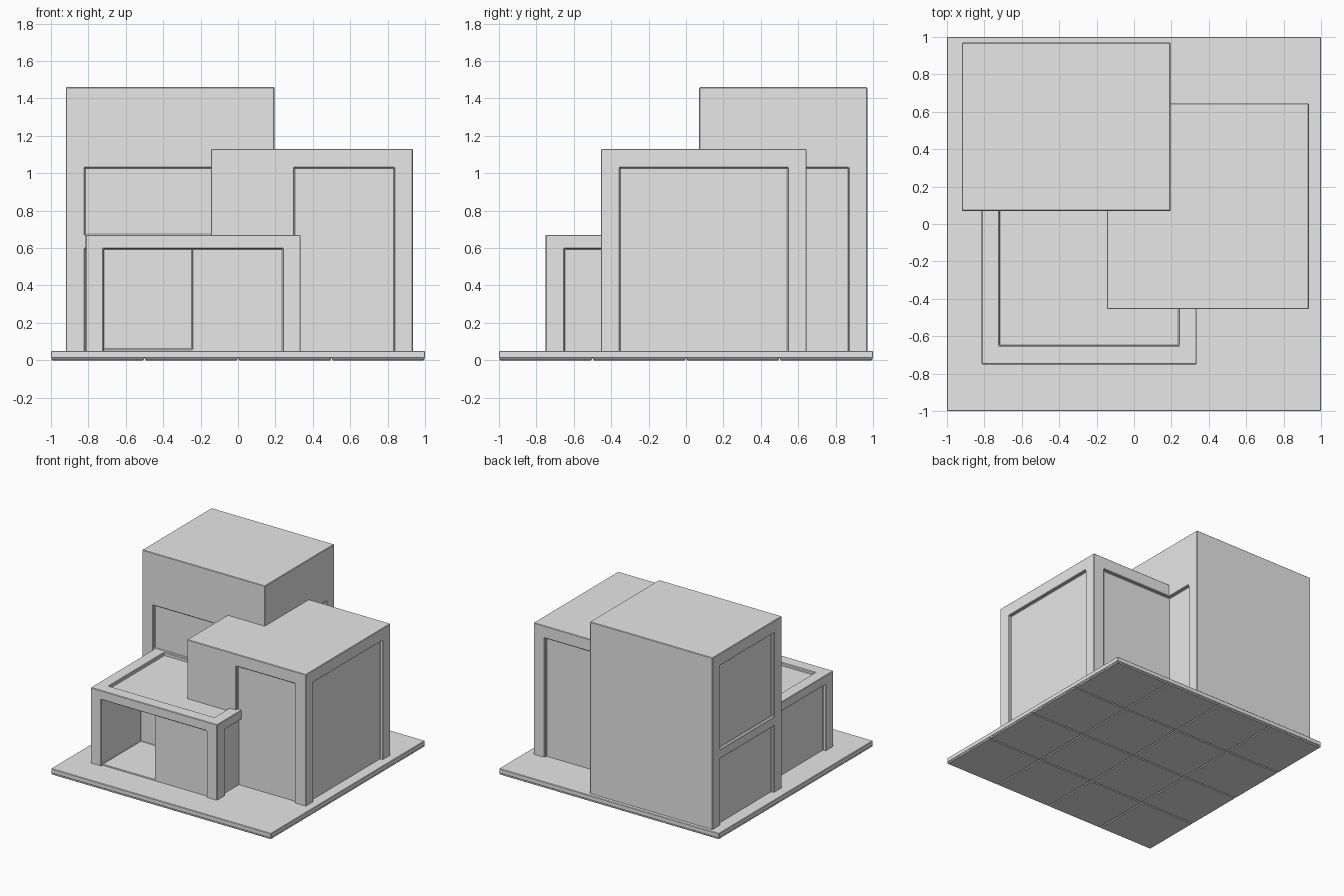
import bpy
import bmesh
from mathutils import Matrix, Vector

if "Cube" in bpy.data.objects:
    bpy.data.objects.remove(bpy.data.objects["Cube"], do_unlink=True)

GREY = (0.8, 0.8, 0.8, 1.0)
concrete = bpy.data.materials.new("light_grey")
concrete.use_nodes = True
concrete.diffuse_color = GREY
for node in concrete.node_tree.nodes:
    if node.type == 'BSDF_PRINCIPLED':
        node.inputs["Base Color"].default_value = GREY

DEPTH = 0.025   # depth of the wall recesses
FOOT = 0.04     # walls start slightly inside the slab
BELOW = 0.02    # cutters pass below the walls


def add_box(bm, x, y, z):
    """Add an axis-aligned box given (min, max) on each axis."""
    lo, hi = Vector((x[0], y[0], z[0])), Vector((x[1], y[1], z[1]))
    size = hi - lo
    matrix = Matrix.Translation((lo + hi) / 2) @ Matrix.Diagonal((*size, 1))
    bmesh.ops.create_cube(bm, size=1, matrix=matrix)


def make_object(name, boxes):
    bm = bmesh.new()
    for box in boxes:
        add_box(bm, *box)
    mesh = bpy.data.meshes.new(name)
    bm.to_mesh(mesh)
    bm.free()
    mesh.materials.append(concrete)
    obj = bpy.data.objects.new(name, mesh)
    bpy.context.collection.objects.link(obj)
    return obj


def soften(obj, width):
    mod = obj.modifiers.new("edge_bevel", 'BEVEL')
    mod.width = width
    mod.segments = 1
    mod.limit_method = 'ANGLE'


def make_volume(name, body, recesses):
    """Solid block with box-shaped recesses cut out, then fine edge bevels."""
    obj = make_object(name, [body])
    cutters = []
    for box in recesses:
        cutter = make_object(name + "_cutter", [box])
        cutter.hide_render = True
        mod = obj.modifiers.new("recess", 'BOOLEAN')
        mod.operation = 'DIFFERENCE'
        mod.solver = 'EXACT'
        mod.object = cutter
        cutters.append(cutter)
    graph = bpy.context.evaluated_depsgraph_get()
    graph.update()
    obj_eval = obj.evaluated_get(graph)
    mesh = bpy.data.meshes.new_from_object(obj_eval)
    obj.modifiers.clear()
    obj.data = mesh
    for cutter in cutters:
        bpy.data.objects.remove(cutter, do_unlink=True)
    soften(obj, 0.004)
    return obj


# Base slab with bevelled tiles underneath
slab = make_object("base_slab", [((-1, 1), (-1, 1), (0.012, 0.05))])
soften(slab, 0.004)
steps = [-1, -0.5, 0, 0.5]
tiles = make_object("underside_tiles", [
    ((x, x + 0.5), (y, y + 0.5), (0, 0.014)) for x in steps for y in steps])
soften(tiles, 0.007)

# Tall rear tower, recessed on the front and both sides, plain at the back
L, R, F, B = -0.92, 0.195, 0.07, 0.97
low, high, side_high = (BELOW, 0.595), (0.67, 1.03), (0.67, 1.36)
span_y = (F + 0.1, B - 0.1)
span_x = (L + 0.1, R - 0.1)
make_volume("rear_tower", ((L, R), (F, B), (FOOT, 1.46)), [
    ((L - 0.1, L + DEPTH), span_y, low),
    ((L - 0.1, L + DEPTH), span_y, side_high),
    (span_x, (F - 0.1, F + DEPTH), low),
    (span_x, (F - 0.1, F + DEPTH), high),
    ((R - DEPTH, R + 0.1), span_y, (BELOW, 1.03)),
])

# Mid-height block, recessed on the front, the back and the outer side
L, R, F, B = -0.145, 0.935, -0.455, 0.645
tall = (BELOW, 1.03)
make_volume("middle_block", ((L, R), (F, B), (FOOT, 1.13)), [
    ((R - DEPTH, R + 0.1), (F + 0.1, B - 0.1), tall),
    ((0.3, R - 0.1), (F - 0.1, F + DEPTH), tall),
    ((0.05, R - 0.1), (B - DEPTH, B + 0.1), tall),
])

# Low front block: sunken roof, side recesses, front panel and open room
L, R, F, B = -0.815, 0.335, -0.75, 0.3
inner_x = (L + 0.095, R - 0.095)
inner_y = (F + 0.1, B - 0.1)
make_volume("front_block", ((L, R), (F, B), (FOOT, 0.67)), [
    (inner_x, inner_y, (0.645, 0.8)),
    ((L - 0.1, L + DEPTH), inner_y, low),
    ((R - DEPTH, R + 0.1), inner_y, low),
    (inner_x, (F - 0.1, F + 0.018), low),
    ((L + 0.095, -0.245), (F - 0.1, -0.235), (0.058, 0.595)),
])
